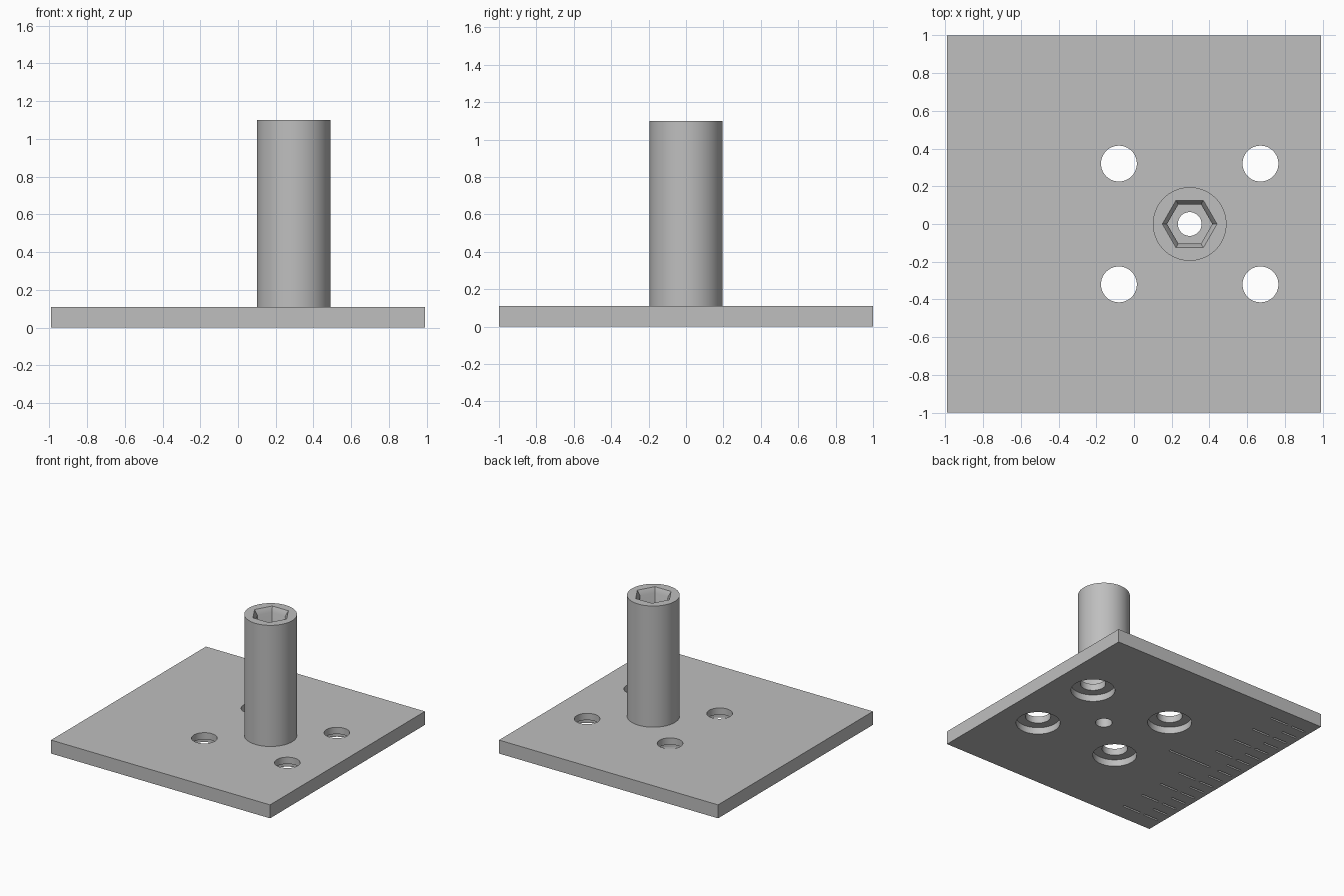
import bpy
import bmesh
from math import cos, sin, pi, radians
from mathutils import Matrix

if "Cube" in bpy.data.objects:
    bpy.data.objects.remove(bpy.data.objects["Cube"])

# One plain grey material
grey = bpy.data.materials.new("plain grey")
grey.use_nodes = True
GREY = (0.52, 0.52, 0.52, 1.0)
grey.diffuse_color = GREY
grey.node_tree.nodes["Principled BSDF"].inputs["Base Color"].default_value = GREY

PLATE_X, PLATE_Y, PLATE_Z = 1.98, 2.0, 0.11
POST_X, POST_R, POST_TOP = 0.295, 0.195, 1.10


def add_loft(bm, sections, sides, x=0.0, y=0.0):
    """Closed solid of stacked rings, each given as (radius, height)."""
    rings = []
    for r, z in sections:
        angles = [2 * pi * i / sides for i in range(sides)]
        rings.append([bm.verts.new((x + r * cos(a), y + r * sin(a), z)) for a in angles])
    for low, high in zip(rings, rings[1:]):
        for i in range(sides):
            j = (i + 1) % sides
            bm.faces.new((low[i], low[j], high[j], high[i]))
    bm.faces.new(rings[0][::-1])
    bm.faces.new(rings[-1])


def add_box(bm, x0, x1, y0, y1, z0, z1):
    place = Matrix.Translation(((x0 + x1) / 2, (y0 + y1) / 2, (z0 + z1) / 2))
    size = Matrix.Diagonal((x1 - x0, y1 - y0, z1 - z0, 1))
    bmesh.ops.create_cube(bm, size=1, matrix=place @ size)


def finish(bm, name):
    mesh = bpy.data.meshes.new(name)
    bm.to_mesh(mesh)
    bm.free()
    mesh.materials.append(grey)
    obj = bpy.data.objects.new(name, mesh)
    bpy.context.collection.objects.link(obj)
    return obj


def activate(obj):
    bpy.ops.object.select_all(action="DESELECT")
    obj.select_set(True)
    bpy.context.view_layer.objects.active = obj


def cut(obj, cutter):
    """Subtract the cutter, then drop it."""
    cutter.hide_render = True
    mod = obj.modifiers.new("cut", "BOOLEAN")
    mod.operation = "DIFFERENCE"
    mod.solver = "EXACT"
    mod.object = cutter
    activate(obj)
    bpy.ops.object.modifier_apply(modifier=mod.name)
    bpy.data.objects.remove(cutter)
    bpy.ops.object.shade_smooth_by_angle(angle=radians(30))


# Base plate
bm = bmesh.new()
add_box(bm, -PLATE_X / 2, PLATE_X / 2, -PLATE_Y / 2, PLATE_Y / 2, 0, PLATE_Z)
plate = finish(bm, "base_plate")

# Screw holes with counterbores underneath, and the centre hole
bm = bmesh.new()
for x in (POST_X - 0.375, POST_X + 0.375):
    for y in (-0.32, 0.32):
        add_loft(bm, [(0.165, -0.05), (0.165, 0.055), (0.095, 0.055), (0.095, 0.2)], 64, x, y)
add_loft(bm, [(0.063, -0.05), (0.063, 0.2)], 48, POST_X)

# Engraved scale on the underside: long centre line, medium and short ticks
STEP, HALF, DEPTH = 0.1075, 0.008, 0.02
for i in range(-8, 9):
    y = i * STEP
    marks = [(-0.95, -0.82)]
    if i == 0:
        marks.append((-0.74, -0.35))
    elif i % 2 == 0:
        marks.append((-0.78, -0.62))
    for x0, x1 in marks:
        add_box(bm, x0, x1, y - HALF, y + HALF, -0.05, DEPTH)
cut(plate, finish(bm, "plate_cutter"))

# Round post
bm = bmesh.new()
add_loft(bm, [(POST_R, PLATE_Z - 0.01), (POST_R, POST_TOP)], 96, POST_X)
post = finish(bm, "round_post")

# Hexagonal socket with a chamfered mouth, over the centre hole
bm = bmesh.new()
add_loft(bm, [(0.12, 0.16), (0.12, POST_TOP - 0.04), (0.17, POST_TOP + 0.04)], 6, POST_X)
cut(post, finish(bm, "socket_cutter"))
bm = bmesh.new()
add_loft(bm, [(0.063, 0.0), (0.063, 0.3)], 48, POST_X)
cut(post, finish(bm, "bore_cutter"))
